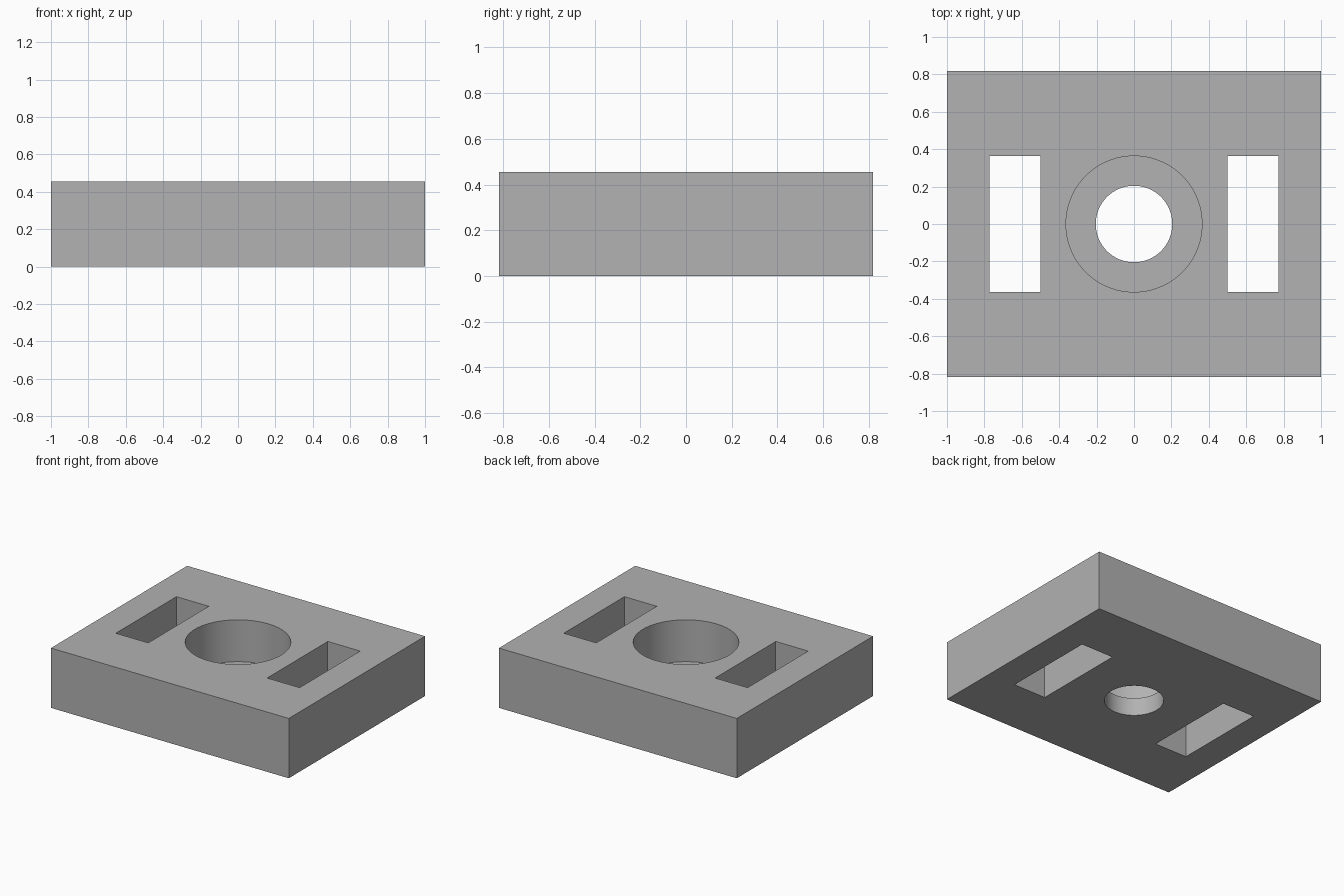
import bpy

default = bpy.data.objects.get("Cube")
if default:
    bpy.data.objects.remove(default, do_unlink=True)

U = 1 / 11                      # one design unit: the block is 22 x 18 x 5
HEIGHT = 5 * U

grey = bpy.data.materials.new("plain grey")
grey.use_nodes = True
colour = (0.445, 0.445, 0.445, 1)
grey.diffuse_color = colour
grey.node_tree.nodes["Principled BSDF"].inputs["Base Color"].default_value = colour


def box(name, size, centre):
    bpy.ops.mesh.primitive_cube_add(size=1, location=centre)
    ob = bpy.context.object
    ob.name = name
    ob.scale = size
    bpy.ops.object.transform_apply(location=True, scale=True)
    ob.data.materials.append(grey)
    return ob


def cylinder(name, radius, bottom, top):
    bpy.ops.mesh.primitive_cylinder_add(
        vertices=96, radius=radius, depth=top - bottom,
        location=(0, 0, (bottom + top) / 2))
    ob = bpy.context.object
    ob.name = name
    bpy.ops.object.transform_apply(location=True)
    ob.data.materials.append(grey)
    return ob


def cut(target, cutter):
    mod = target.modifiers.new(cutter.name, "BOOLEAN")
    mod.operation = "DIFFERENCE"
    mod.solver = "EXACT"
    mod.object = cutter
    bpy.context.view_layer.objects.active = target
    bpy.ops.object.modifier_apply(modifier=mod.name)
    bpy.data.objects.remove(cutter, do_unlink=True)


# Solid block
block = box("mounting_block", (22 * U, 18 * U, HEIGHT), (0, 0, HEIGHT / 2))

# Rectangular through slots, one each side
for side, x in (("left", 7 * U), ("right", -7 * U)):
    cut(block, box(side + "_slot", (3 * U, 8 * U, 1), (x, 0, HEIGHT / 2)))

# Wide counterbore from the top, narrow hole through its floor
cut(block, cylinder("counterbore", 4 * U, 1.5 * U, 1))
cut(block, cylinder("through_hole", 2.25 * U, -0.5, 1))

# Smooth bores, sharp edges
bpy.ops.object.select_all(action="DESELECT")
block.select_set(True)
bpy.context.view_layer.objects.active = block
bpy.ops.object.shade_smooth_by_angle()
